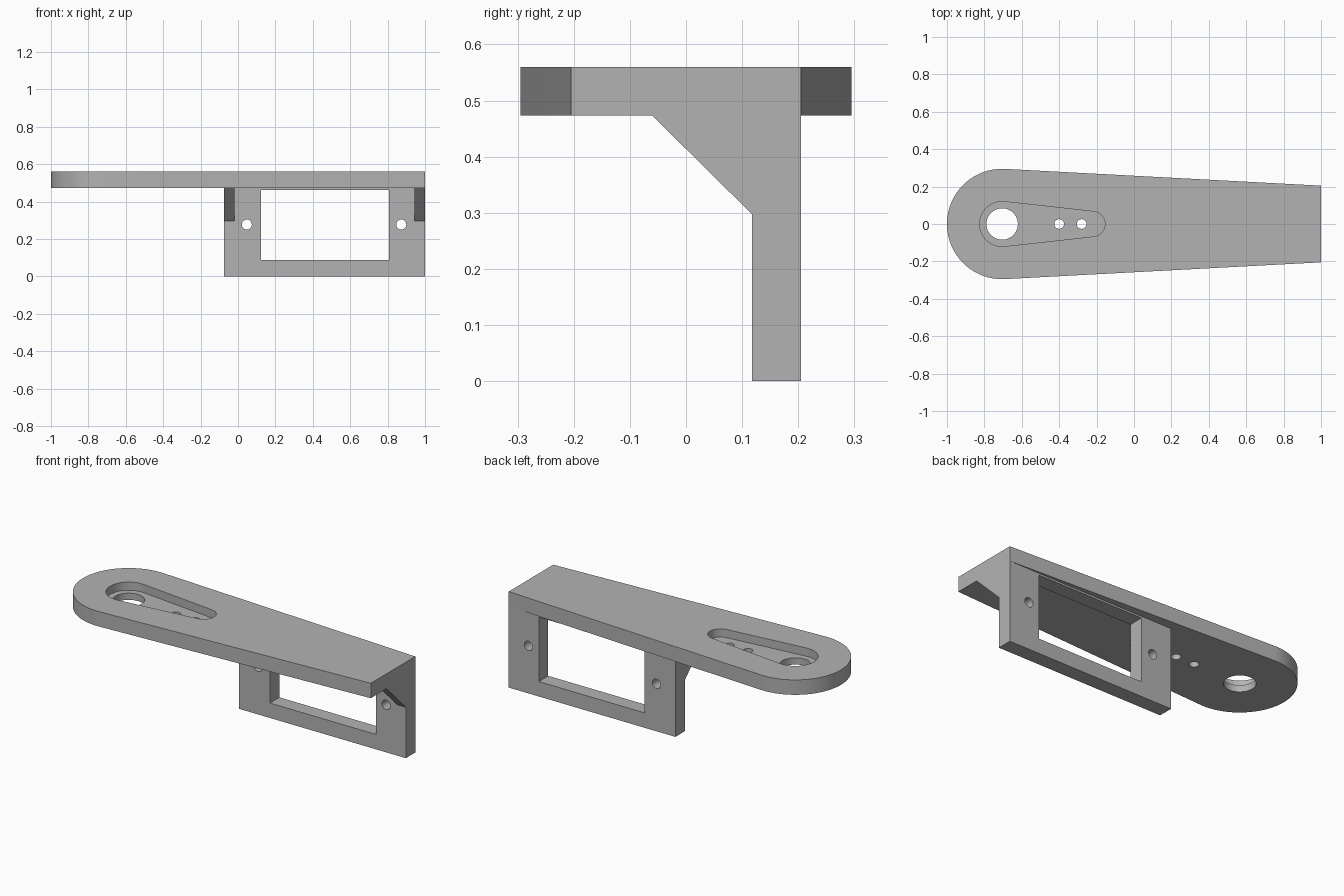
import bpy, bmesh
from math import sin, cos, pi, asin
from mathutils import Vector

if "Cube" in bpy.data.objects:
    bpy.data.objects.remove(bpy.data.objects["Cube"], do_unlink=True)

grey = bpy.data.materials.new("plain grey")
grey.use_nodes = True
COLOUR = (0.45, 0.45, 0.45, 1)
grey.diffuse_color = COLOUR
grey.node_tree.nodes["Principled BSDF"].inputs["Base Color"].default_value = COLOUR

TOP, UNDER = 0.56, 0.473          # arm plate faces
BACK, FACE = 0.205, 0.118         # upright frame faces
LEFT, RIGHT = -0.075, 1.0         # upright frame ends
HUB = -0.705                      # centre of the round end


def prism(name, points, axis, start, end):
    """Extrude a flat outline along x, y or z."""
    place = {"x": lambda a, b, t: (t, a, b),
             "y": lambda a, b, t: (a, t, b),
             "z": lambda a, b, t: (a, b, t)}[axis]
    bm = bmesh.new()
    face = bm.faces.new([bm.verts.new(place(a, b, start)) for a, b in points])
    moved = bmesh.ops.extrude_face_region(bm, geom=[face])["geom"]
    bmesh.ops.translate(bm, vec=Vector(place(0, 0, end - start)),
                        verts=[v for v in moved if isinstance(v, bmesh.types.BMVert)])
    bmesh.ops.recalc_face_normals(bm, faces=bm.faces)
    mesh = bpy.data.meshes.new(name)
    bm.to_mesh(mesh)
    bm.free()
    mesh.materials.append(grey)
    obj = bpy.data.objects.new(name, mesh)
    bpy.context.collection.objects.link(obj)
    return obj


def arc(cx, cy, r, a0, a1, steps):
    return [(cx + r * cos(a0 + (a1 - a0) * i / steps),
             cy + r * sin(a0 + (a1 - a0) * i / steps)) for i in range(steps + 1)]


def circle(cx, cy, r, steps):
    return arc(cx, cy, r, 0, 2 * pi, steps)[:-1]


def rect(x0, y0, x1, y1):
    return [(x0, y0), (x1, y0), (x1, y1), (x0, y1)]


def combine(target, tool, operation):
    """Apply a boolean and remove the tool object."""
    mod = target.modifiers.new(operation.lower(), "BOOLEAN")
    mod.operation, mod.solver, mod.object = operation, "EXACT", tool
    bpy.context.view_layer.objects.active = target
    bpy.ops.object.modifier_apply(modifier=mod.name)
    bpy.data.objects.remove(tool, do_unlink=True)


# Tapered arm plate with a round end
tilt = 0.053
outline = arc(HUB, 0, 0.295, pi / 2 - tilt, 3 * pi / 2 + tilt, 64)
outline += [(RIGHT, -BACK), (RIGHT, BACK)]
body = prism("arm_with_bracket", outline, "z", UNDER, TOP)

# Teardrop pocket in the top, with a large hole and two small ones
big, small, tip = 0.12, 0.067, -0.222
tilt = asin((big - small) / (tip - HUB))
pocket = arc(HUB, 0, big, pi / 2 - tilt, 3 * pi / 2 + tilt, 40)
pocket += arc(tip, 0, small, -pi / 2 + tilt, pi / 2 - tilt, 24)
combine(body, prism("pocket_cutter", pocket, "z", TOP - 0.048, TOP + 0.1), "DIFFERENCE")
for x, r, steps in [(HUB, 0.084, 48), (-0.4, 0.026, 20), (-0.28, 0.026, 20)]:
    combine(body, prism("hole_cutter", circle(x, 0, r, steps), "z", 0.4, 0.7), "DIFFERENCE")

# Upright frame with a window and two screw holes
frame = prism("upright_frame", rect(LEFT, 0, RIGHT, UNDER), "y", FACE, BACK)
combine(frame, prism("window_cutter", rect(0.123, 0.087, 0.806, 0.462), "y", 0, 0.4), "DIFFERENCE")
for x in (0.047, 0.873):
    combine(frame, prism("screw_cutter", circle(x, 0.277, 0.027, 20), "y", 0, 0.4), "DIFFERENCE")
combine(body, frame, "UNION")

# Triangular gussets at both ends of the frame
gusset = [(-0.06, UNDER), (FACE, 0.297), (FACE, UNDER)]
for x0, x1 in [(LEFT, -0.018), (0.943, RIGHT)]:
    combine(body, prism("gusset", gusset, "x", x0, x1), "UNION")

# Smooth round walls, keep edges sharp
bpy.ops.object.select_all(action="DESELECT")
body.select_set(True)
bpy.context.view_layer.objects.active = body
bpy.ops.object.shade_smooth_by_angle(angle=0.5)
